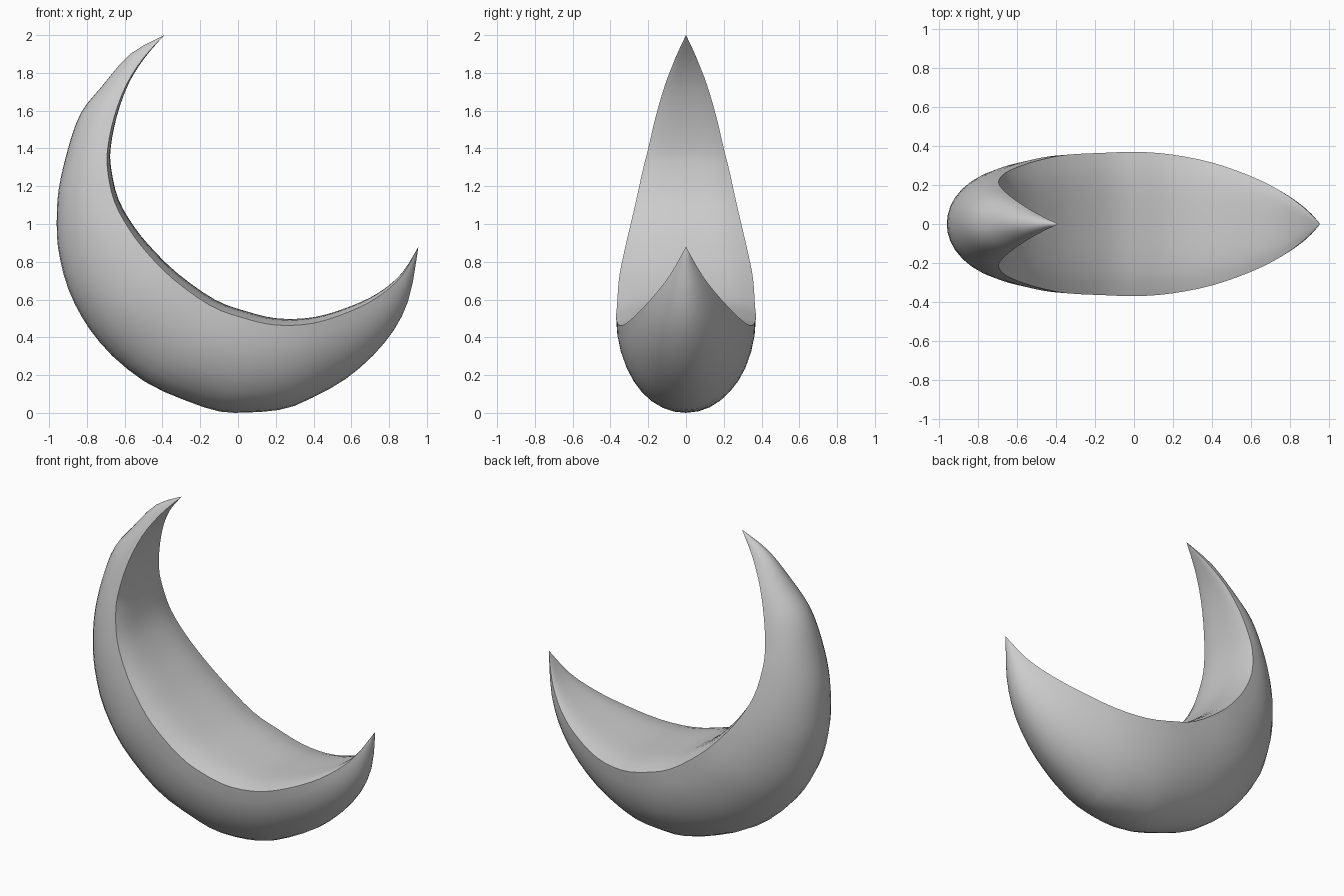
import bpy, bmesh, math
from mathutils import Vector, noise

if "Cube" in bpy.data.objects:
    bpy.data.objects.remove(bpy.data.objects["Cube"])

# Stations from tall horn to short horn: outer x, outer z, rim x, rim z, half width
STATIONS = [
    (-.39, 2, -.39, 2, 0), (-.57, 1.9, -.5, 1.88, .055),
    (-.72, 1.73, -.59, 1.74, .11), (-.83, 1.59, -.655, 1.57, .16),
    (-.9, 1.4, -.69, 1.4, .2), (-.95, 1.18, -.69, 1.28, .23),
    (-.96, 1, -.655, 1.12, .265), (-.94, .81, -.575, .97, .3),
    (-.865, .575, -.475, .84, .33), (-.73, .375, -.345, .71, .355),
    (-.495, .165, -.15, .57, .365), (-.18, .03, .02, .505, .37),
    (.06, 0, .2, .465, .355), (.3, .04, .4, .475, .315),
    (.57, .18, .6, .54, .245), (.775, .37, .75, .62, .17),
    (.9, .59, .87, .73, .085), (.955, .88, .955, .88, 0),
]
STEPS, OUTER, INNER = 3, 18, 12


def smooth_stations(rows, steps):
    """Catmull-Rom interpolation through the stations."""
    result = []
    for i in range(len(rows) - 1):
        window = [rows[max(i - 1, 0)], rows[i], rows[i + 1], rows[min(i + 2, len(rows) - 1)]]
        for s in range(steps):
            t = s / steps
            result.append([
                b + .5 * t * (c - a + t * (2 * a - 5 * b + 4 * c - d + t * (3 * (b - c) + d - a)))
                for a, b, c, d in zip(*window)])
    return result + [list(rows[-1])]


def cross_section(row):
    """Rounded belly from rim to rim, closed by a slightly raised inner face."""
    outer = Vector((row[0], 0, row[1]))
    rim = Vector((row[2], 0, row[3]))
    width, depth = row[4], outer - rim
    points = []
    for k in range(OUTER + 1):
        angle = math.pi * k / OUTER
        p = rim + depth * math.sin(angle) + Vector((0, -width * math.cos(angle), 0))
        # Gentle hand-shaped lumps on the belly only
        lump = noise.noise(p * 5) * .012 * math.sin(angle) * min(1, depth.length * 3)
        points.append(p - depth * lump)
    for k in range(1, INNER):
        u = 1 - 2 * k / INNER
        points.append(rim - depth * .075 * (1 - u ** 4) + Vector((0, width * u, 0)))
    return points


# Crescent body: skin the sections and close both tips
bm = bmesh.new()
rows = smooth_stations(STATIONS, STEPS)
rings = [[bm.verts.new(p) for p in cross_section(r)] for r in rows[1:-1]]
tips = [bm.verts.new((r[0], 0, r[1])) for r in (rows[0], rows[-1])]
count = len(rings[0])
for k in range(count):
    n = (k + 1) % count
    for a, b in zip(rings, rings[1:]):
        bm.faces.new((a[k], a[n], b[n], b[k]))
    bm.faces.new((tips[0], rings[0][n], rings[0][k]))
    bm.faces.new((tips[1], rings[-1][k], rings[-1][n]))
bmesh.ops.recalc_face_normals(bm, faces=bm.faces)

mesh = bpy.data.meshes.new("crescent_body")
bm.to_mesh(mesh)
bm.free()
body = bpy.data.objects.new("crescent_body", mesh)
bpy.context.collection.objects.link(body)

# Plain grey surface
grey = bpy.data.materials.new("light_grey")
grey.use_nodes = True
grey.diffuse_color = (.6, .6, .6, 1)
grey.node_tree.nodes["Principled BSDF"].inputs["Base Color"].default_value = (.6, .6, .6, 1)
mesh.materials.append(grey)

bpy.context.view_layer.objects.active = body
body.select_set(True)
bpy.ops.object.shade_smooth_by_angle(angle=math.radians(45))
